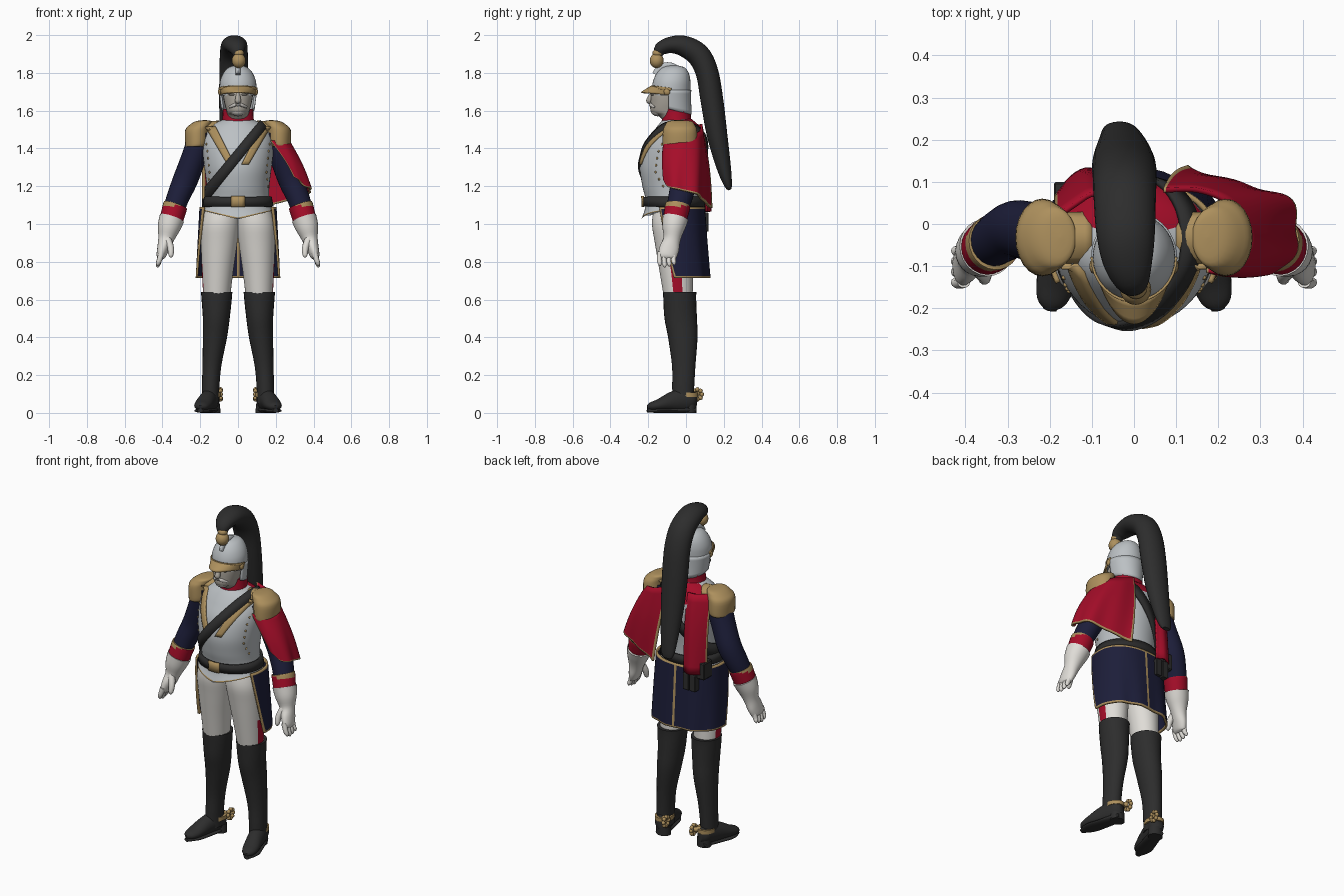
import bpy, bmesh, math
from mathutils import Vector
from mathutils.bvhtree import BVHTree
V, pi = Vector, math.pi

def mat(name, r, g, b):
    m = bpy.data.materials.new(name)
    m.diffuse_color = (r, g, b, 1)
    return m

BLACK = mat("black leather", .026, .026, .026)
GOLD = mat("gold", .42, .28, .11)
RED = mat("red cloth", .38, .004, .022)
NAVY = mat("navy cloth", .012, .013, .042)
WHITE = mat("off white", .74, .72, .68)
STEEL = mat("steel", .50, .53, .55)
SKIN = mat("skin", .42, .39, .34)
GREY = mat("grey beard", .52, .50, .47)

def mesh(name, verts, faces, mats, idx=None, rule=None, thick=0, angle=45):
    me = bpy.data.meshes.new(name)
    me.from_pydata(verts, [], faces)
    for m in mats:
        me.materials.append(m)
    if idx:
        me.polygons.foreach_set("material_index", idx)
    bm = bmesh.new()
    bm.from_mesh(me)
    bmesh.ops.recalc_face_normals(bm, faces=bm.faces[:])
    for f in bm.faces:
        f.smooth = True
        if rule:
            f.material_index = int(rule(f.calc_center_median(), f.normal))
    bm.to_mesh(me)
    bm.free()
    me.set_sharp_from_angle(angle=math.radians(angle))
    ob = bpy.data.objects.new(name, me)
    bpy.context.collection.objects.link(ob)
    if thick:
        md = ob.modifiers.new("thickness", "SOLIDIFY")
        md.thickness, md.offset = thick, 0
    return ob

def curve(pts, sub):
    """Smooth points through the given tuples (Catmull-Rom)."""
    P, out = [V(p) for p in pts], []
    for i in range(len(P) - 1):
        a, b, c, d = P[max(i - 1, 0)], P[i], P[i + 1], P[min(i + 2, len(P) - 1)]
        for k in range(sub):
            t = k / sub
            out.append(.5 * (2 * b + (c - a) * t + (2 * a - 5 * b + 4 * c - d) * t * t
                             + (3 * b - a - 3 * c + d) * t ** 3))
    return out + [P[-1]]

def tube(name, pts, *mats, n=24, sub=4, flat=False, rule=None, deform=None, s=1):
    """Elliptic loft; each point is (x, y, z, radius u, radius v); s mirrors x."""
    Q = curve([(p[0] * s,) + tuple(p[1:]) for p in pts], sub)
    verts, faces, X = [], [], V((1, 0, 0))
    for i, q in enumerate(Q):
        u, v = X, V((0, 1, 0))
        if not flat:
            t = (V(Q[min(i + 1, len(Q) - 1)][:3]) - V(Q[max(i - 1, 0)][:3])).normalized()
            u = (X - t * X.dot(t)).normalized()
            v = t.cross(u)
        for k in range(n):
            a = 2 * pi * k / n
            p = V(q[:3]) + u * (max(q[3], .001) * math.cos(a)) + v * (max(q[4], .001) * math.sin(a))
            verts.append(deform(p) if deform else p)
        if i:
            o = (i - 1) * n
            faces += [(o + k, o + (k + 1) % n, o + n + (k + 1) % n, o + n + k) for k in range(n)]
    faces += [tuple(range(n)), tuple(range(len(verts) - n, len(verts)))]
    return mesh(name, verts, faces, mats, rule=rule)

def sheet(name, fn, us, vs, mats, rule=lambda i, j: 0, thick=.012):
    w = len(us)
    verts = [fn(u, v) for v in vs for u in us]
    cells = [(i, j) for j in range(len(vs) - 1) for i in range(w - 1)]
    faces = [(j * w + i, j * w + i + 1, j * w + w + i + 1, j * w + w + i) for i, j in cells]
    return mesh(name, verts, faces, mats, idx=[int(rule(i, j)) for i, j in cells], thick=thick)

def steps(n, a=0, b=1):
    return [a + (b - a) * i / n for i in range(n + 1)]

def ball(name, c, r, m, n=12):
    pts = [(c[0], c[1], c[2] - r[2] * math.cos(a), r[0] * math.sin(a), r[1] * math.sin(a)) for a in steps(8, 0, pi)]
    return tube(name, pts, m, n=n, sub=1, flat=True)

# cuirass: steel, gold hem pointed at the front, red yoke on the back of the shoulders
def dip(p):
    return .045 * max(0, 1 - abs(p.x) / .18) * (p.y < -.06)

def point_hem(p):
    return p - V((0, 0, dip(p) * max(0, min(1, (1.13 - p.z) / .06))))

torso = tube("cuirass", [(0, -.07, 1.07, .186, .165), (0, -.065, 1.12, .168, .148), (0, -.073, 1.2, .166, .158),
                         (0, -.073, 1.3, .178, .17), (0, -.058, 1.4, .188, .164), (0, -.042, 1.47, .18, .142),
                         (0, -.04, 1.52, .145, .11), (0, -.045, 1.555, .075, .075)], STEEL, GOLD, RED,
             n=48, sub=6, flat=True, deform=point_hem,
             rule=lambda c, n: 2 if c.y > -.01 and c.z > 1.46 else c.z + dip(c) < 1.078)
bvh = BVHTree.FromPolygons([v.co for v in torso.data.vertices], [p.vertices[:] for p in torso.data.polygons])

def loop_band(name, c, a, b, w, off, m, n=64):
    """Belt lying on the cuirass in the plane a, b."""
    a, b, c, verts = V(a).normalized(), V(b).normalized(), V(c), []
    side = a.cross(b)
    for k in range(n):
        d = a * math.cos(2 * pi * k / n) + b * math.sin(2 * pi * k / n)
        for e in (-w / 2, w / 2):
            hit = bvh.ray_cast(c + side * e, d)[0]
            verts.append(hit + d * off)
    faces = [(2 * k, 2 * k + 1, (2 * k + 3) % (2 * n), (2 * k + 2) % (2 * n)) for k in range(n)]
    return mesh(name, verts, faces, [m], thick=.012)

loop_band("waist_belt", (0, -.06, 1.118), (1, 0, 0), (0, 1, 0), .052, .007, BLACK)
loop_band("cross_belt", (-.025, -.06, 1.335), (.27, 0, .33), (0, 1, 0), .052, .007, BLACK)

def front(x, z, off):
    h = bvh.ray_cast(V((x, -1, z)), V((0, 1, 0)))[0]
    return V((x, (h.y if h else -.1) - off, z))

sheet("belt_buckle", lambda u, v: front(-.035 + .07 * u, 1.09 + .058 * v, .015), steps(4), steps(2), [GOLD])
for s in (-1, 1):
    sheet("chest_strap", lambda u, v: front(s * (.145 - .1 * v - .027 + .054 * u * (1 - .3 * v)), 1.515 - .2 * v, .004),
          steps(3), steps(10), [GOLD], thick=.01)
    for i in range(7):
        ball("rivet", front(s * (.15 + .012 * abs(i - 2) / 3), 1.2 + .037 * i, 0), (.006, .006, .006), GOLD, 8)

# legs, boots and spurs
for s in (-1, 1):
    tube("thigh", [(.113, -.04, .6, .07, .075), (.108, -.052, .75, .083, .088), (.1, -.07, .9, .096, .095),
                   (.094, -.083, 1.0, .1, .097), (.085, -.08, 1.08, .09, .09)], WHITE, RED, n=40, flat=True, s=s,
         rule=lambda c, n: n.x * s > .94 and c.z < .8)
    tube("boot_shaft", [(.145, -.015, .05, .045, .055), (.145, -.015, .13, .046, .058), (.138, -.012, .25, .05, .062),
                        (.122, -.017, .4, .064, .078), (.115, -.028, .5, .071, .086), (.113, -.033, .6, .08, .087),
                        (.113, -.033, .64, .083, .088)], BLACK, flat=True, s=s)
    tube("boot_foot", [(.132, .055, .07, .02, .035), (.137, .035, .07, .04, .05), (.145, 0, .07, .045, .065),
                       (.165, -.07, .06, .046, .053), (.185, -.14, .042, .046, .033), (.196, -.185, .034, .034, .022),
                       (.2, -.205, .03, .01, .01)], BLACK, s=s)
    tube("boot_sole", [(.133, .05, .016, .03, .016), (.145, 0, .016, .04, .016), (.165, -.07, .013, .045, .013),
                       (.187, -.145, .012, .046, .012), (.2, -.205, .012, .015, .01)], BLACK, s=s)
    tube("boot_heel", [(.135, .02, 0, .042, .036), (.137, .02, .05, .042, .036)], BLACK, sub=1, flat=True, s=s)
    tube("spur_strap", [(.14, .004, .085, .05, .06), (.14, .004, .108, .05, .06)], GOLD, sub=1, flat=True, s=s)
    tube("spur_arm", [(.128, .03, .1, .016, .016), (.105, .055, .1, .014, .014), (.095, .065, .1, .013, .013)], GOLD, n=10, s=s)
    for k in range(8):
        a = k * pi / 4
        ball("spur_rowel", (s * .092, .06 + .024 * math.cos(a), .098 + .026 * math.sin(a)), (.012, .012, .012), GOLD, 8)

# coat skirt, open at the front, with gold edging and back seam
def skirt(u, v):
    a = math.radians(27 - 24 * v)
    t = -a + (pi + 2 * a) * u
    c, d = math.cos(t), math.sin(t)
    return V(((.198 + .02 * v) * math.copysign(abs(c) ** .85, c),
              -.06 + .01 * v + (.155 + .015 * v + .006 * v * math.sin(10 * pi * u)) * math.copysign(abs(d) ** .85, d),
              1.09 - .375 * v))
us = [0, .015] + steps(14, .05, .45) + [.495, .505] + steps(14, .55, .95) + [.985, 1]
vs = [0, .03] + steps(8, .1, .9) + [.975, 1]
sheet("coat_skirt", skirt, us, vs, [NAVY, GOLD],
      lambda i, j: i in (0, 17, len(us) - 2) or j in (0, len(vs) - 2))

# arms, cuffs, gloves and epaulettes
for s in (-1, 1):
    tube("sleeve", [(.175, -.035, 1.49, .06, .065), (.2, -.03, 1.44, .068, .072), (.238, -.02, 1.34, .066, .07),
                    (.28, -.012, 1.23, .066, .068), (.318, -.03, 1.14, .06, .064), (.342, -.05, 1.07, .056, .056)], NAVY, s=s)
    tube("cuff", [(.331, -.043, 1.1, .064, .066), (.334, -.045, 1.09, .065, .067), (.348, -.056, 1.04, .063, .064),
                  (.351, -.058, 1.03, .062, .063)], RED, GOLD, sub=3, s=s, rule=lambda c, n: c.z > 1.096)
    tube("gauntlet", [(.35, -.056, 1.03, .067, .069), (.366, -.066, .98, .06, .06), (.381, -.074, .92, .042, .045),
                      (.396, -.088, .87, .032, .052), (.408, -.1, .83, .024, .048), (.412, -.102, .815, .012, .035)], WHITE, s=s)
    for k in range(4):
        y, z = -.138 + .025 * k, .78 + .008 * abs(k - 1.2)
        tube("finger", [(.404, y, .85, .016, .014), (.416, y - .003, .81, .014, .013), (.424, y, z, .011, .011),
                        (.425, y + .002, z - .012, .003, .003)], WHITE, n=10, s=s)
    tube("thumb", [(.375, -.1, .92, .022, .022), (.357, -.12, .875, .018, .018), (.355, -.132, .835, .013, .013),
                   (.357, -.134, .822, .003, .003)], WHITE, n=10, s=s)
    tube("epaulette", [(.224, -.032, 1.41, .054, .086), (.218, -.032, 1.425, .062, .092), (.215, -.032, 1.495, .065, .09),
                       (.198, -.032, 1.525, .058, .078), (.18, -.032, 1.545, .04, .06), (.175, -.032, 1.55, .002, .002)],
         GOLD, flat=True, s=s)
    sheet("shoulder_plate", lambda u, v: V((s * (.1 + .1 * u), -.09 + .115 * v,
                                            1.541 - .012 * u * u - .035 * abs(2 * v - 1) ** 2 * (1 - .5 * u))),
          steps(6), steps(8), [GOLD])

# half cape over one shoulder, draped outside the arm
top = curve([(.172, -.11, 1.44), (.235, -.105, 1.44), (.268, -.03, 1.44), (.22, .05, 1.48), (.15, .08, 1.5), (.07, .08, 1.53)], 8)
low = curve([(.295, -.115, 1.25), (.355, -.1, 1.2), (.385, -.03, 1.18), (.36, .06, 1.155), (.25, .09, 1.12), (.125, .135, 1.085)], 8)
def cape(u, v):
    i = round(u * 40)
    p = top[i].lerp(low[i], v)
    out = V((p.x - .15, p.y + .03, 0)).normalized()
    return p + out * (.012 * math.sin(pi * v) + .006 * v * math.sin(8 * pi * u))
cu = [0, .025] + steps(36, .05, .95) + [.975, 1]
cv = steps(10, 0, .95) + [.975, 1]
sheet("half_cape", cape, cu, cv, [RED, GOLD], lambda i, j: j == 11 or i in (0, 39))

# narrow hanging panel on the other side of the back, and pouches
pu = [0, .06] + steps(6, .2, .8) + [.94, 1]
def panel(u, v):
    x = -.185 + .12 * u
    return V((x, .055 + .055 * min(1, 1.5 * u) + .03 * v * math.sin(pi * min(1, u + .1)) - .04 * (1 - v) ** 3, 1.525 - .46 * v))
sheet("back_panel", panel, pu, steps(10), [RED, GOLD], lambda i, j: i == 0)
def box(name, c, size, m):
    bpy.ops.mesh.primitive_cube_add(size=1, location=c)
    ob = bpy.context.object
    ob.name, ob.scale = name, size
    ob.data.materials.append(m)
    ob.modifiers.new("bevel", "BEVEL").width = .06
box("belt_pouch", (-.155, .06, 1.085), (.07, .08, .1), BLACK)
for x in (-.125, -.08):
    box("small_pouch", (x, .1, 1.01), (.038, .04, .1), BLACK)

# collar, neck and head
tube("collar", [(0, -.05, 1.515, .092, .085), (0, -.05, 1.535, .086, .08), (0, -.05, 1.57, .082, .076),
                (0, -.048, 1.61, .08, .074)], RED, GOLD, flat=True, rule=lambda c, n: c.z < 1.53)
tube("head", [(0, -.06, 1.54, .055, .055), (0, -.075, 1.575, .058, .072), (0, -.1, 1.595, .06, .086), (0, -.1, 1.64, .072, .088),
              (0, -.095, 1.69, .08, .092), (0, -.09, 1.74, .08, .085)], SKIN, flat=True)
tube("nose", [(0, -.178, 1.69, .01, .01), (0, -.192, 1.665, .014, .014), (0, -.196, 1.65, .016, .014), (0, -.185, 1.64, .008, .006)], SKIN, n=12)
ball("chin_beard", (0, -.15, 1.598), (.04, .036, .028), GREY, 16)
for s in (-1, 1):
    tube("moustache", [(0, -.186, 1.632, .008, .01), (.02, -.185, 1.63, .008, .011), (.045, -.165, 1.618, .006, .006)], GREY, n=10, s=s)
    ball("eye_brow", (s * .03, -.177, 1.685), (.02, .01, .006), SKIN)

# helmet with visor, nape guard, comb and long plume
tube("helmet", [(0, -.078, 1.68, .096, .1), (0, -.078, 1.72, .098, .102), (0, -.075, 1.76, .094, .098), (0, -.07, 1.8, .077, .084),
                (0, -.066, 1.83, .048, .056), (0, -.066, 1.842, .002, .002)], STEEL, n=32, flat=True)
def ring(t, rx, ry, y, z):
    return V((rx * math.cos(t), y + ry * math.sin(t), z))
sheet("nape_guard", lambda u, v: ring(-.15 + (pi + .3) * u, .096 - .014 * v, .1 - .004 * v + .006 * v * v, -.078,
                                      1.71 - v * (.1 + .03 * math.sin(pi * u))), steps(24), steps(6), [STEEL])
sheet("visor", lambda u, v: ring(pi * (1.1 + .8 * u), .098 - .006 * v, .103 + .055 * v * math.sin(pi * u), -.078,
                                 1.718 - .034 * v + .012 * math.sin(pi * u)), steps(20), steps(4), [GOLD], thick=.008)
sheet("helmet_band", lambda u, v: ring(pi * (1 + u), .1, .105, -.078,
                                       1.706 + v * .014 + .014 * math.sin(pi * u)), steps(24), steps(3), [GOLD], thick=.006)
tube("helmet_comb", [(0, -.16, 1.79, .012, .02), (0, -.135, 1.825, .014, .02), (0, -.085, 1.838, .014, .018), (0, -.03, 1.815, .01, .012),
                     (0, .005, 1.77, .006, .008)], STEEL, n=12)
for s in (-1, 1):
    ball("rosette", (s * .096, -.1, 1.7), (.01, .018, .018), GOLD)
ball("plume_socket", (.004, -.155, 1.865), (.037, .037, .04), GOLD, 20)
ball("plume_socket_top", (.004, -.15, 1.905), (.028, .028, .022), GOLD, 16)
tube("plume", [(0, -.15, 1.885, .02, .02), (-.005, -.135, 1.925, .042, .035), (-.015, -.085, 1.947, .06, .043),
               (-.02, -.015, 1.943, .07, .055), (-.022, .065, 1.895, .074, .062), (-.022, .112, 1.8, .076, .06),
               (-.024, .138, 1.65, .076, .06), (-.026, .165, 1.47, .068, .054), (-.03, .2, 1.3, .052, .038),
               (-.035, .222, 1.21, .04, .022), (-.036, .232, 1.182, .025, .01)], BLACK, n=28)
